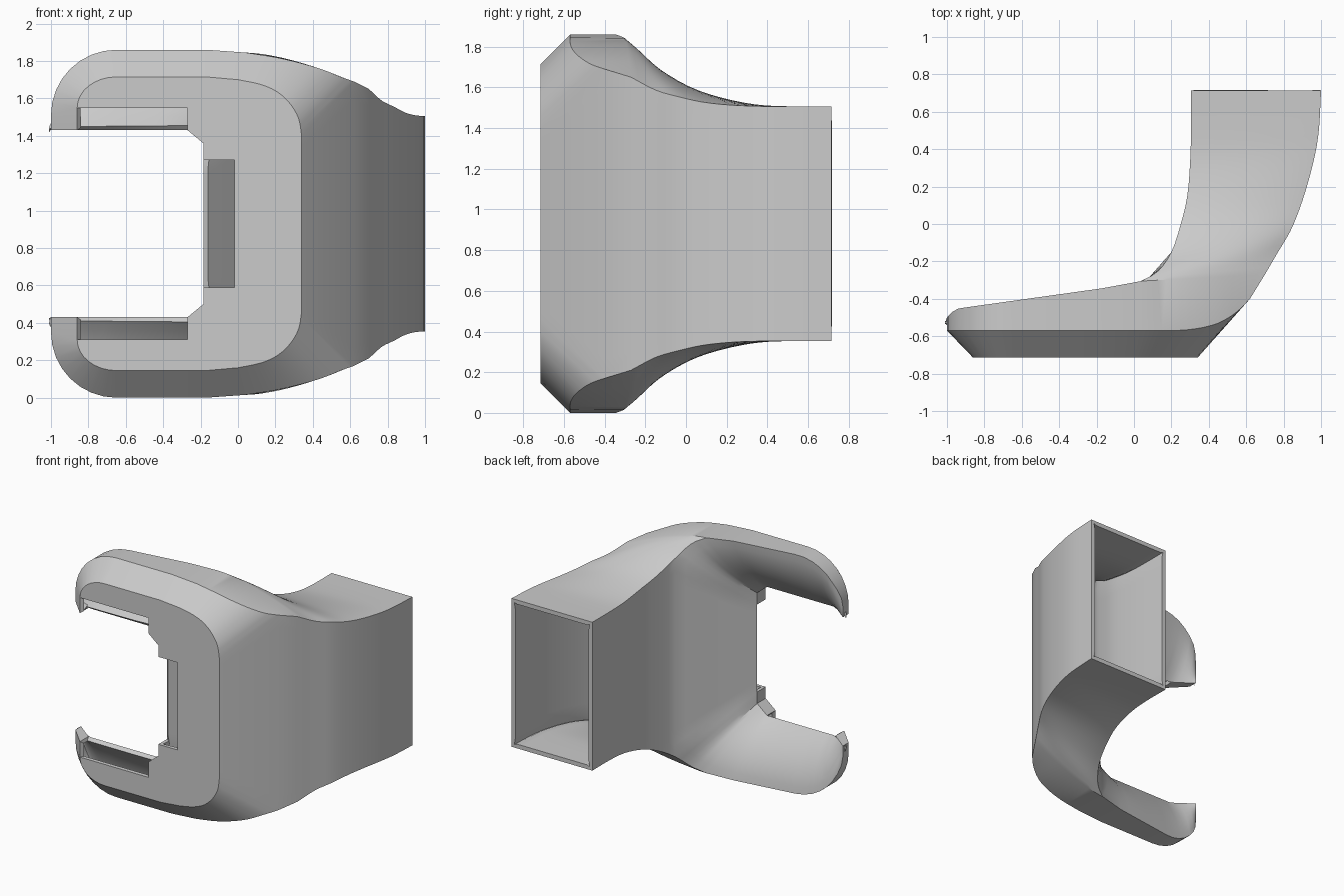
import bpy, bmesh, math
from mathutils import Vector as V

if "Cube" in bpy.data.objects:
    bpy.data.objects.remove(bpy.data.objects["Cube"])

MID = 0.93            # mirror height
FRONT, RIM, LIP = -0.715, -0.57, -0.61


def spline(pts, n=3):
    """Smooth curve through the points, n steps per span."""
    p = [V(q) for q in pts]
    p = [2 * p[0] - p[1]] + p + [2 * p[-1] - p[-2]]
    out = []
    for i in range(1, len(p) - 2):
        a, b, c, d = p[i - 1:i + 3]
        for k in range(n):
            t = k / n
            out.append(0.5 * (2 * b + (c - a) * t + (2 * a - 5 * b + 4 * c - d) * t * t
                              + (3 * b - a - 3 * c + d) * t ** 3))
    return out + [p[-2]]


def arc(cx, cz, rx, rz, y, n=8):
    """Quarter arc from the left side up to the top."""
    return [V((cx - rx * math.cos(a), y, cz + rz * math.sin(a)))
            for a in (math.pi / 2 * i / n for i in range(n + 1))]


bm = bmesh.new()


def face(pts):
    bm.faces.new([bm.verts.new(p) for p in pts])


def grid(rows):
    """Quads between successive rows of equal length."""
    for r, s in zip(rows, rows[1:]):
        for i in range(len(r) - 1):
            q = []
            for p in (r[i], r[i + 1], s[i + 1], s[i]):
                if all((p - o).length > 1e-4 for o in q):
                    q.append(p)
            if len(q) > 2:
                face(q)


def column(p, n=8):
    """Vertical line from a point down to the mirror plane."""
    return [V((p.x, p.y, p.z + (MID - p.z) * i / n)) for i in range(n + 1)]


# outlines of the front plate and of the wider rim behind the chamfer
xs = (-0.45, -0.27, -0.17)
front_a = [V((-0.86, FRONT, 1.43))] + arc(-0.65, 1.55, 0.21, 0.165, FRONT) \
    + [V((x, FRONT, 1.715)) for x in xs]
rim_a = [V((-1, RIM, 1.43))] + arc(-0.65, 1.51, 0.35, 0.35, RIM) \
    + [V((x, RIM, 1.86)) for x in xs]
front_b = spline([(x, FRONT, z) for x, z in
                  [(0, 1.70), (.12, 1.675), (.21, 1.635), (.28, 1.57), (.325, 1.49), (.34, 1.40)]])
rim_b = spline([(.04, -.57, 1.845), (.2, -.57, 1.82), (.33, -.56, 1.79),
                (.45, -.53, 1.755), (.55, -.47, 1.715), (.62, -.4, 1.69)])

# inner and outer upper edges of the curved duct
inner = spline([(.04, -.305, 1.845), (.13, -.25, 1.795), (.20, -.15, 1.70), (.25, 0, 1.61),
                (.285, .15, 1.555), (.30, .33, 1.517), (.305, .5, 1.507), (.305, .715, 1.507)])
outer = spline([(.70, -.27, 1.65), (.77, -.15, 1.587), (.835, -.04, 1.555), (.885, .08, 1.528),
                (.93, .22, 1.513), (.97, .38, 1.507), (.99, .52, 1.507), (1, .715, 1.507)])

# back edge of the arm rim
back_a = []
for p in rim_a:
    drop = max(0, (-0.93 - p.x) / 0.07)
    back_a.append(V((p.x, -0.46 + 0.14 * (p.x + 1) - 0.04 * drop ** 2, p.z)))

# chamfer, rim band, flange top
grid([front_a + front_b, rim_a + rim_b])
grid([rim_a + rim_b[:1], back_a + inner[:1]])
last = len(rim_b) - 1


def duct_row(a, b):
    row = []
    for k in range(last + 1):
        t = k / last
        q = a.lerp(b, t)
        q.z = a.z + (b.z - a.z) * t ** 1.6
        row.append(q)
    return row


rows = [duct_row(a, b) for a, b in zip(inner, outer)]
grid([rim_b, rows[0]])

# duct roof, outer wall and inner wall
grid(rows)
grid([column(p) for p in [front_b[-1], rim_b[-1]] + outer])
grid([column(p) for p in inner[6:]])

# edge of the C-shaped opening, paired with the rim and the duct wall
lips = [V((p.x, LIP + 0.11 * max(0, (-0.86 - p.x) / 0.14), 1.43)) for p in back_a[:-1]]
start = len(lips) - 1
lips += [V((-.27 + .085 * t, LIP, 1.43 - .07 * t)) for t in (.25, .5, .67, .83, 1)]
lips += [V((-.185, LIP, z)) for z in (1.33, 1.30, 1.27)]
strip = lips[start:]
lips += column(lips[-1])[1:]
edge = back_a + inner[:7] + column(inner[6])[1:]

# rear surface sloping from the rim to the opening
rear = []
for i, (a, b) in enumerate(zip(lips, edge)):
    f = 0.92 - 0.47 * min(1, max(0, i - start) / 9)
    c = a.lerp(b, 0.47)
    c.y = a.y + (b.y - a.y) * f
    rear.append([a * (1 - t) ** 2 + c * 2 * t * (1 - t) + b * t * t
                 for t in (k / 8 for k in range(9))])
grid(rear)

# closing walls between the front plate and the rear surface
strip_front = [V((p.x, FRONT, p.z)) for p in strip]
grid([strip_front, strip])
face([rim_a[0], front_a[0], V((-.86, LIP, 1.43)), back_a[0]])

# front plate with the pocket and slot cut out
face(front_a[1:] + front_b + [V((.34, FRONT, MID)), V((-.02, FRONT, MID)), V((-.02, FRONT, 1.27))]
     + strip_front[::-1] + [V((-.27, FRONT, 1.55))])

# mirror the upper half downwards
dup = bmesh.ops.duplicate(bm, geom=bm.verts[:] + bm.edges[:] + bm.faces[:])["geom"]
for v in dup:
    if isinstance(v, bmesh.types.BMVert):
        v.co.z = 2 * MID - v.co.z
bmesh.ops.remove_doubles(bm, verts=bm.verts[:], dist=0.001)
bmesh.ops.dissolve_degenerate(bm, edges=bm.edges[:], dist=0.0005)
bmesh.ops.recalc_face_normals(bm, faces=bm.faces[:])
# the outer duct wall must face +x
wall = max(bm.faces, key=lambda f: f.calc_center_median().x)
if wall.normal.x < 0:
    bmesh.ops.reverse_faces(bm, faces=bm.faces[:])

mesh = bpy.data.meshes.new("duct_shell")
bm.to_mesh(mesh)
bm.free()
duct = bpy.data.objects.new("duct_shell", mesh)
bpy.context.collection.objects.link(duct)

grey = bpy.data.materials.new("light grey")
grey.diffuse_color = (0.6, 0.6, 0.6, 1)
grey.use_nodes = True
grey.node_tree.nodes["Principled BSDF"].inputs["Base Color"].default_value = grey.diffuse_color
mesh.materials.append(grey)

# wall thickness and smooth shading
solid = duct.modifiers.new("wall", "SOLIDIFY")
solid.thickness = 0.033
solid.offset = -1
bpy.context.view_layer.objects.active = duct
duct.select_set(True)
bpy.ops.object.modifier_apply(modifier="wall")
bpy.ops.object.shade_smooth_by_angle(angle=math.radians(28))
